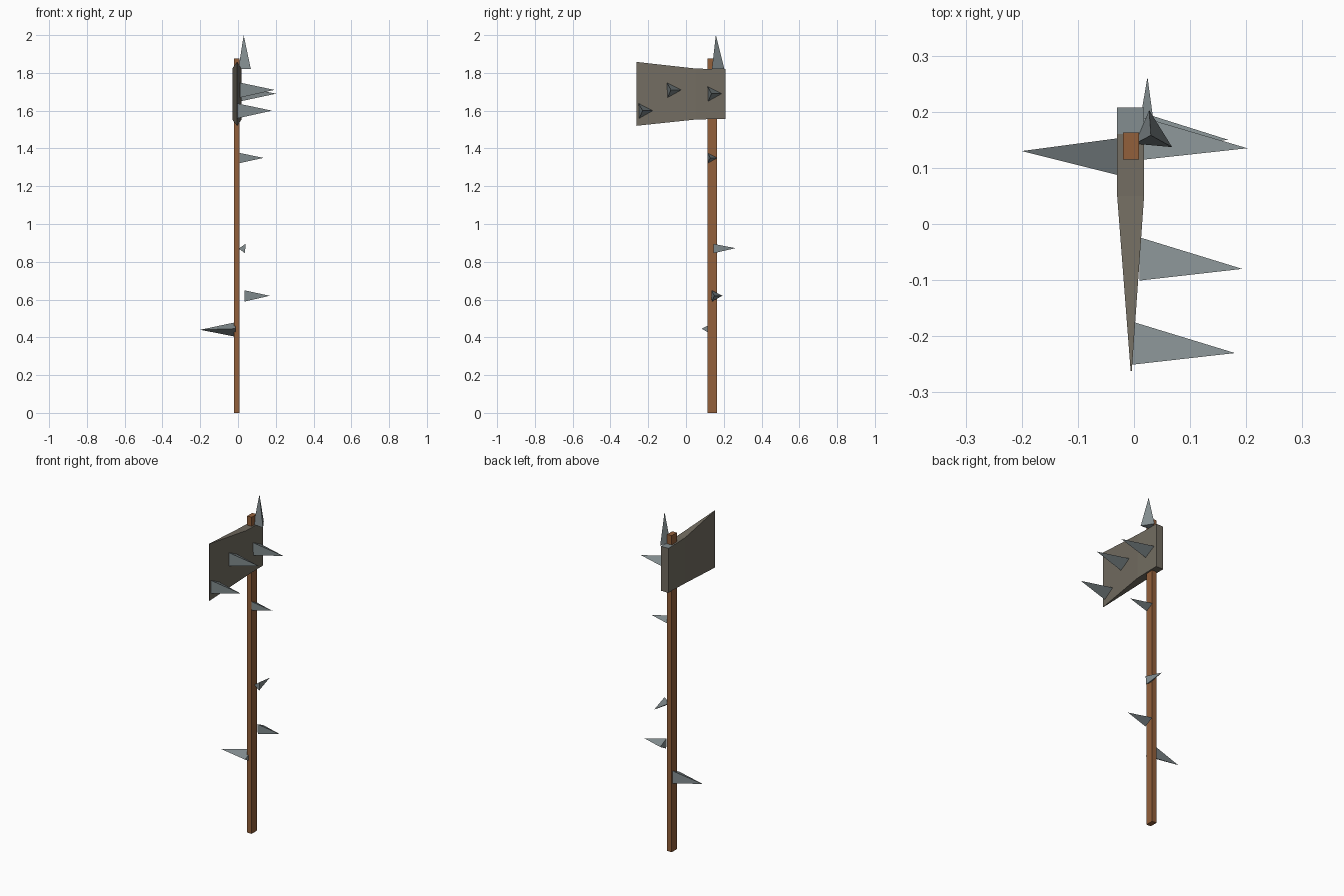
import bpy
import bmesh
from mathutils import Vector

cube = bpy.data.objects.get("Cube")
if cube:
    bpy.data.objects.remove(cube, do_unlink=True)


def material(name, rgb):
    m = bpy.data.materials.new(name)
    m.use_nodes = True
    m.diffuse_color = (*rgb, 1)
    m.node_tree.nodes["Principled BSDF"].inputs["Base Color"].default_value = (*rgb, 1)
    return m


wood = material("brown wood", (0.29, 0.115, 0.043))
iron = material("dull iron", (0.17, 0.152, 0.12))
steel = material("grey steel", (0.23, 0.27, 0.28))


def finish(name, bm, *mats):
    bmesh.ops.recalc_face_normals(bm, faces=bm.faces)
    mesh = bpy.data.meshes.new(name)
    bm.to_mesh(mesh)
    bm.free()
    for m in mats:
        mesh.materials.append(m)
    obj = bpy.data.objects.new(name, mesh)
    bpy.context.collection.objects.link(obj)
    return obj


def loft(name, sections, *mats):
    """Join rectangular sections (y, x0, x1, z0, z1) along y."""
    bm = bmesh.new()
    rings = [[bm.verts.new((x, y, z)) for x, z in ((x0, z0), (x1, z0), (x1, z1), (x0, z1))]
             for y, x0, x1, z0, z1 in sections]
    for a, b in zip(rings, rings[1:]):
        for i in range(4):
            j = (i + 1) % 4
            bm.faces.new((a[i], a[j], b[j], b[i]))
    bm.faces.new(rings[0])
    bm.faces.new(rings[-1])
    return finish(name, bm, *mats)


def spike(name, tip, base):
    """Three-sided spike from a base triangle to a tip."""
    bm = bmesh.new()
    a, b, c = [bm.verts.new(p) for p in base]
    t = bm.verts.new(tip)
    for f in ((a, b, c), (a, b, t), (b, c, t), (c, a, t)):
        bm.faces.new(f)
    return finish(name, bm, steel)


def side_spike(name, tip, x, size):
    """Spike pointing +x, its base triangle set around the tip axis."""
    _, y, z = tip
    base = [(x, y - 0.27 * size, z + 0.5 * size),
            (x, y - 0.23 * size, z - 0.53 * size),
            (x, y + 0.73 * size, z)]
    return spike(name, tip, base)


# Square wooden handle
loft("handle", [(0.115, -0.02, 0.009, 0, 1.875), (0.163, -0.02, 0.009, 0, 1.875)], wood)

# Blade: thick block at the back, flaring and thinning to the front edge
blade = loft("blade", [(-0.262, -0.006, -0.004, 1.52, 1.858),
                       (0.05, -0.03, 0.018, 1.553, 1.823),
                       (0.16, -0.03, 0.018, 1.556, 1.82),
                       (0.208, -0.03, 0.018, 1.556, 1.82)], iron, steel)
for face in blade.data.polygons:
    if face.normal.z > 0.9 and face.center.y > 0.16:
        face.material_index = 1

# Spikes on the blade face and the handle
side_spike("blade_spike_front", (0.18, -0.23, 1.6), -0.004, 0.077)
side_spike("blade_spike_middle", (0.193, -0.08, 1.71), 0.01, 0.077)
side_spike("blade_spike_back", (0.202, 0.135, 1.69), 0.012, 0.077)
side_spike("handle_spike_upper", (0.135, 0.128, 1.35), 0.009, 0.052)
side_spike("handle_spike_lower", (0.168, 0.15, 0.62), 0.034, 0.058)

# Spikes pointing up, back and to the other side
spike("top_spike", (0.03, 0.158, 2.0),
      [(0.002, 0.143, 1.82), (0.068, 0.137, 1.82), (0.027, 0.203, 1.82)])
spike("back_spike", (0.024, 0.262, 0.872),
      [(0.004, 0.145, 0.87), (0.04, 0.145, 0.895), (0.037, 0.145, 0.845)])
spike("handle_spike_right", (-0.2, 0.13, 0.44),
      [(-0.012, 0.083, 0.446), (-0.012, 0.155, 0.48), (-0.012, 0.155, 0.403)])
